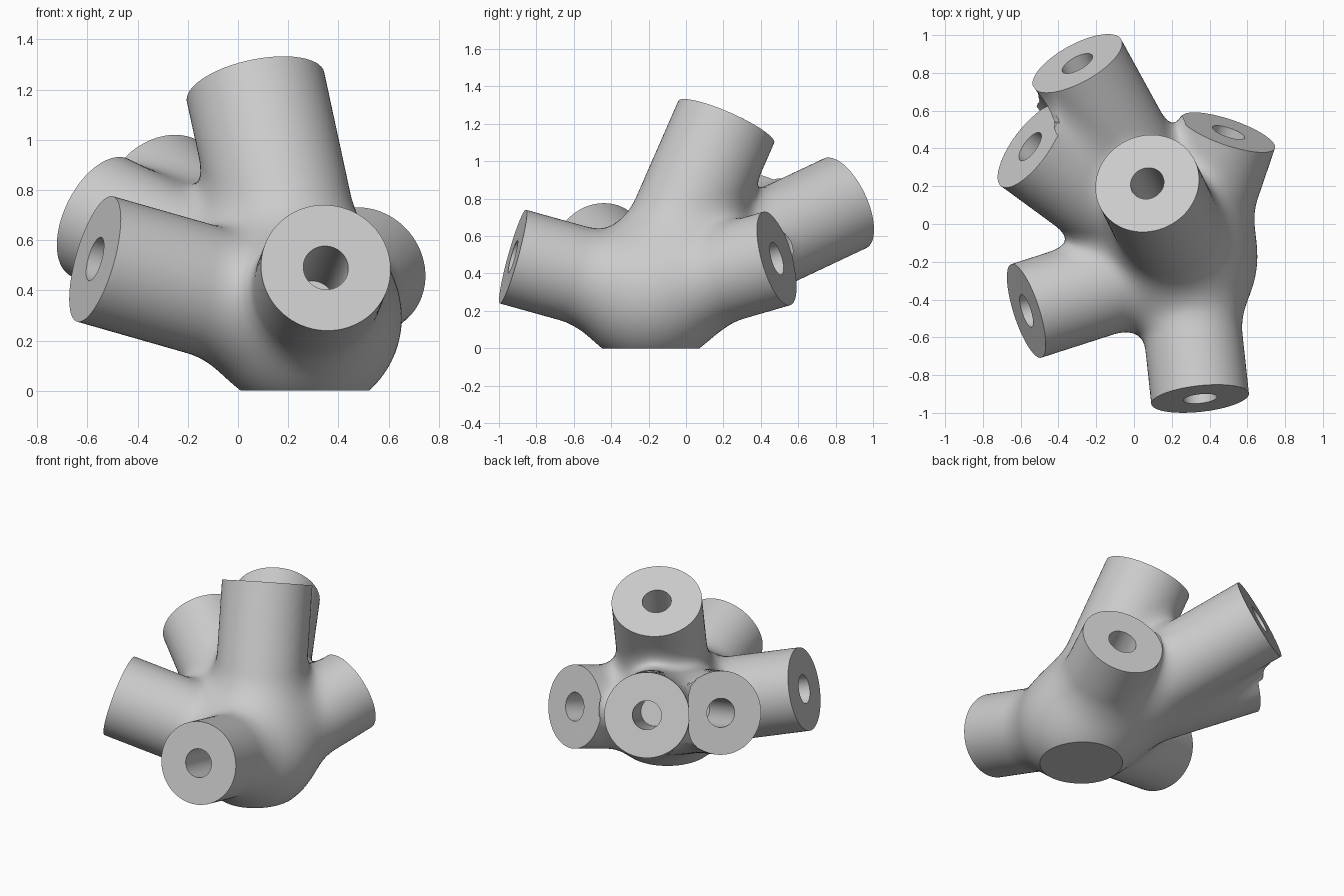
import bpy, bmesh, math
from mathutils import Vector, Matrix

default = bpy.data.objects.get("Cube")
if default:
    bpy.data.objects.remove(default, do_unlink=True)

HUB = Vector((0.27, -0.19, 0.285))
HUB_R = 0.37
BLEND = 0.14      # width of the fillets between arms
EXTRA = 0.04      # stock beyond each end, trimmed off later
HOLE_R, HOLE_DEPTH = 0.09, 0.52

# Centre of each arm's end face, and arm radius
ARMS = [
    ((0.35, -0.925, 0.49), 0.26),    # front
    ((-0.57, -0.46, 0.525), 0.26),   # side
    ((-0.55, 0.41, 0.69), 0.26),     # back side
    ((-0.30, 0.85, 0.775), 0.265),   # back
    ((0.50, 0.485, 0.48), 0.26),     # short back
    ((0.07, 0.215, 1.21), 0.28),     # upright
]
arms = []
for end, radius in ARMS:
    axis = Vector(end) - HUB
    arms.append((axis.normalized(), axis.length, radius))

steel = bpy.data.materials.new("plain_grey")
steel.use_nodes = True
GREY = (0.6, 0.6, 0.6, 1)
steel.diffuse_color = GREY
steel.node_tree.nodes["Principled BSDF"].inputs["Base Color"].default_value = GREY


def make_object(name, bm):
    mesh = bpy.data.meshes.new(name)
    bm.to_mesh(mesh)
    bm.free()
    mesh.materials.append(steel)
    obj = bpy.data.objects.new(name, mesh)
    bpy.context.collection.objects.link(obj)
    return obj


def apply_modifier(obj, kind, **settings):
    mod = obj.modifiers.new(kind, kind)
    for key, value in settings.items():
        setattr(mod, key, value)
    bpy.context.view_layer.objects.active = obj
    bpy.ops.object.modifier_apply(modifier=mod.name)


def along(axis):
    return Matrix.Translation(HUB) @ axis.to_track_quat('Z', 'Y').to_matrix().to_4x4()


def distance(p):
    """Distance to the hub ball and arms, blended with soft fillets."""
    v = p - HUB
    d = v.length - HUB_R
    for axis, length, radius in arms:
        t = v.dot(axis)
        side = (v - axis * max(t, 0)).length - radius
        e = max(side, t - length - EXTRA)
        h = max(BLEND - abs(d - e), 0) / BLEND
        d = min(d, e) - h * h * BLEND / 4
    return d


# Rough body: ball and cylinders, fused into one skin
bm = bmesh.new()
bmesh.ops.create_icosphere(bm, subdivisions=4, radius=HUB_R, matrix=Matrix.Translation(HUB))
for axis, length, radius in arms:
    full = length + EXTRA
    bmesh.ops.create_cone(bm, cap_ends=True, segments=64, radius1=radius, radius2=radius,
                          depth=full, matrix=along(axis) @ Matrix.Translation((0, 0, full / 2)))
body = make_object("connector_body", bm)
apply_modifier(body, 'REMESH', mode='VOXEL', voxel_size=0.024)

# Draw the skin onto the filleted shape
bm = bmesh.new()
bm.from_mesh(body.data)
STEP = 0.002
OFFSETS = [Vector(row) * STEP for row in Matrix.Identity(3)]
for step in range(4):
    if step < 3:
        bmesh.ops.smooth_vert(bm, verts=bm.verts, factor=0.5,
                              use_axis_x=True, use_axis_y=True, use_axis_z=True)
    for vert in bm.verts:
        d = distance(vert.co)
        slope = Vector([(distance(vert.co + o) - d) / STEP for o in OFFSETS])
        if slope.length > 0.3:
            vert.co -= slope * max(-0.05, min(0.05, d / slope.length_squared))
bm.to_mesh(body.data)
bm.free()


def end_cutter(axis, length, radius):
    """Stepped plug: wide part trims the end face, thin part drills the socket."""
    bm = bmesh.new()
    wide = radius + 0.006
    profile = [(0, length - HOLE_DEPTH), (HOLE_R, length - HOLE_DEPTH), (HOLE_R, length),
               (wide, length), (wide, length + 0.3), (0, length + 0.3)]
    verts = [bm.verts.new((r, 0, z)) for r, z in profile]
    edges = [bm.edges.new(pair) for pair in zip(verts, verts[1:])]
    bmesh.ops.spin(bm, geom=verts + edges, cent=(0, 0, 0), axis=(0, 0, 1),
                   angle=math.tau, steps=64, use_duplicate=False)
    bmesh.ops.remove_doubles(bm, verts=bm.verts, dist=0.0001)
    bmesh.ops.recalc_face_normals(bm, faces=bm.faces)
    bm.transform(along(axis))
    return make_object("end_cutter", bm)


# Trim the ends, drill the sockets and cut the flat base
cutters = [end_cutter(*arm) for arm in arms]
bm = bmesh.new()
bmesh.ops.create_cube(bm, size=4, matrix=Matrix.Translation((0, 0, -2)))
cutters.append(make_object("base_cutter", bm))
for cutter in cutters:
    cutter.hide_render = True
    apply_modifier(body, 'BOOLEAN', operation='DIFFERENCE', solver='EXACT', object=cutter)
    bpy.data.objects.remove(cutter, do_unlink=True)

body.data.materials.clear()
body.data.materials.append(steel)
for face in body.data.polygons:
    face.material_index = 0

bpy.ops.object.select_all(action='DESELECT')
body.select_set(True)
bpy.context.view_layer.objects.active = body
bpy.ops.object.shade_smooth_by_angle(angle=math.radians(35))
